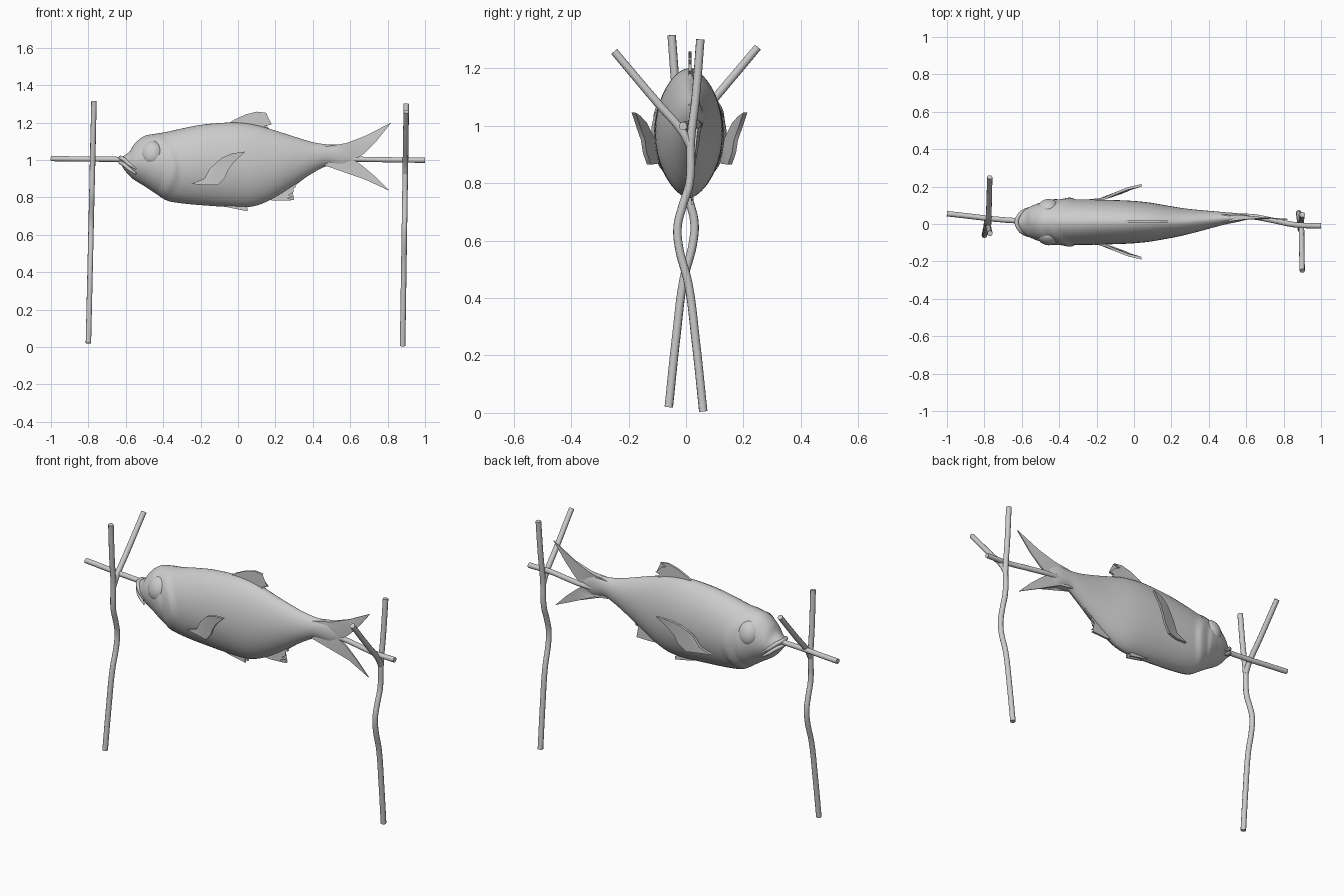
import bpy, bmesh, math
from mathutils import Vector

if "Cube" in bpy.data.objects:
    bpy.data.objects.remove(bpy.data.objects["Cube"])


def finish(name, bm, angle=40):
    bmesh.ops.recalc_face_normals(bm, faces=bm.faces[:])
    me = bpy.data.meshes.new(name)
    bm.to_mesh(me)
    bm.free()
    ob = bpy.data.objects.new(name, me)
    bpy.context.collection.objects.link(ob)
    bpy.ops.object.select_all(action='DESELECT')
    ob.select_set(True)
    bpy.context.view_layer.objects.active = ob
    bpy.ops.object.shade_smooth_by_angle(angle=math.radians(angle))
    return ob


def tube(name, pts, r, taper=None):
    cu = bpy.data.curves.new(name, 'CURVE')
    cu.dimensions = '3D'
    cu.bevel_depth = r
    cu.bevel_resolution = 3
    cu.use_fill_caps = True
    sp = cu.splines.new('BEZIER')
    sp.bezier_points.add(len(pts) - 1)
    sp.resolution_u = 6
    for i, (b, p) in enumerate(zip(sp.bezier_points, pts)):
        b.co = p
        b.handle_left_type = b.handle_right_type = 'AUTO'
        b.radius = taper[i] if taper else 1
    ob = bpy.data.objects.new(name, cu)
    bpy.context.collection.objects.link(ob)
    bpy.ops.object.select_all(action='DESELECT')
    ob.select_set(True)
    bpy.context.view_layer.objects.active = ob
    bpy.ops.object.convert(target='MESH')
    bpy.ops.object.shade_smooth_by_angle(angle=math.radians(50))


def plate(name, outline, yfun, tfun):
    """Thin fin from an x/z outline; y position and half thickness follow functions."""
    bm = bmesh.new()
    a = [bm.verts.new((x, yfun(x, z) - tfun(x), z)) for x, z in outline]
    b = [bm.verts.new((x, yfun(x, z) + tfun(x), z)) for x, z in outline]
    n = len(outline)
    caps = [bm.faces.new(a), bm.faces.new(b[::-1])]
    for i in range(n):
        j = (i + 1) % n
        bm.faces.new((a[i], a[j], b[j], b[i]))
    bmesh.ops.triangulate(bm, faces=caps)
    return finish(name, bm)


def smooth(a, b, t):
    t = max(0, min(1, (t - a) / (b - a)))
    return t * t * (3 - 2 * t)


def mid_y(x):
    return 0.01 + 0.025 * smooth(0.2, 0.6, x) - 0.01 * smooth(0.65, 0.82, x)


# body: lofted stations of x, top z, bottom z, half width
S = [(-.632, 1.01, .992, .012), (-.61, 1.022, .95, .045), (-.58, 1.045, .915, .068),
     (-.55, 1.09, .89, .085), (-.5, 1.128, .86, .104), (-.44, 1.14, .82, .115),
     (-.38, 1.15, .783, .12), (-.3, 1.168, .768, .122), (-.18, 1.19, .757, .12),
     (-.03, 1.2, .748, .115), (.08, 1.19, .752, .105), (.18, 1.163, .79, .088),
     (.3, 1.125, .865, .066), (.4, 1.095, .93, .048), (.48, 1.083, .968, .034),
     (.56, 1.08, .96, .022), (.63, 1.035, .985, .005)]
S = [Vector(s) for s in S]
rings, N, SUB = [], 40, 6
bm = bmesh.new()
for i in range(len(S) - 1):
    p0, p1, p2, p3 = S[max(i - 1, 0)], S[i], S[i + 1], S[min(i + 2, len(S) - 1)]
    for k in range(SUB + (i == len(S) - 2)):
        t = k / SUB
        x, zt, zb, w = .5 * (2 * p1 + (p2 - p0) * t + (2 * p0 - 5 * p1 + 4 * p2 - p3) * t * t
                             + (3 * p1 - p0 - 3 * p2 + p3) * t ** 3)
        ring = []
        for j in range(N):
            a = 2 * math.pi * j / N
            c, s = math.cos(a), math.sin(a)
            z = (zt + zb) / 2 + (zt - zb) / 2 * s
            y = w * math.copysign(abs(c) ** (1.12 if s > 0 else 1.2), c)
            # gill cover lips, raised ahead of two curved edges
            for edge, h in ((-.33, .010), (-.41, .006)):
                e = edge - 2.7 * (z - .95) ** 2
                bump = smooth(e - .09, e - .01, x) * (1 - smooth(e - .005, e + .012, x))
                y += math.copysign(h * bump * abs(c), c)
            ring.append(bm.verts.new((x, mid_y(x) + y, z)))
        rings.append(ring)
for r, q in zip(rings, rings[1:]):
    for j in range(N):
        k = (j + 1) % N
        bm.faces.new((r[j], r[k], q[k], q[j]))
bm.faces.new(rings[0])
bm.faces.new(rings[-1])
finish("fish_body", bm, 50)

# tail lobes
tail_t = lambda x: max(.003, .022 - .085 * (x - .46))
plate("tail_upper", [(.46, 1.07), (.52, 1.08), (.58, 1.09), (.68, 1.128), (.82, 1.2),
                     (.74, 1.1), (.675, 1.035), (.62, .998), (.5, 1.0)],
      lambda x, z: mid_y(x), tail_t)
plate("tail_lower", [(.46, .972), (.55, .958), (.68, .895), (.81, .835), (.735, .91),
                     (.67, .965), (.62, 1.0), (.5, 1.03)],
      lambda x, z: mid_y(x), tail_t)

# dorsal, anal and belly fins with ragged trailing edges
thin = lambda x: .006
plate("dorsal_fin", [(-.06, 1.19), (-.02, 1.215), (.04, 1.243), (.10, 1.258), (.15, 1.252),
                     (.11, 1.237), (.14, 1.228), (.12, 1.215), (.18, 1.19), (.14, 1.18),
                     (.17, 1.163), (.1, 1.15), (0, 1.17)], lambda x, z: .014, thin)
plate("anal_fin", [(.10, .785), (.15, .788), (.2, .782), (.30, .785), (.26, .797), (.30, .802),
                   (.27, .812), (.295, .825), (.25, .83), (.31, .855), (.3, .875), (.36, .905),
                   (.36, .925), (.41, .95), (.44, .985), (.38, .985), (.28, .9), (.18, .82)],
      lambda x, z: mid_y(x), thin)
for s in (-1, 1):
    plate("belly_fin", [(-.12, .77), (-.06, .748), (.05, .726), (.02, .74), (.05, .745), (-.02, .78)],
          lambda x, z: .01 + s * .012, lambda x: .004)

# pectoral fins, eyes and cheeks on both sides
for s in (-1, 1):
    plate("pectoral_fin", [(-.25, .872), (-.18, .9), (-.15, .955), (-.09, 1.01), (-.03, 1.035),
                           (.04, 1.045), (-.02, .99), (-.05, .95), (-.07, .905), (-.11, .865),
                           (-.18, .866)],
          lambda x, z: .012 + s * (.112 + .072 * smooth(-.24, .06, x) + .12 * (z - .95) * (z > .95)),
          lambda x: .007)
    bm = bmesh.new()
    bmesh.ops.create_uvsphere(bm, u_segments=28, v_segments=16, radius=1)
    eye = finish("eye", bm)
    eye.location = (-.46, .01 + s * .077, 1.038)
    eye.scale = (.057, .044, .066)
    eye.rotation_euler = (s * .3, 0, -s * -.2)

# lips and jaw edges running back from the mouth
for name, dz in (("upper_lip", .012), ("lower_lip", -.014)):
    half = [(-.545, .08, .94), (-.58, .064, .965), (-.61, .042, .99)]
    pts = [(x, .01 - y, z + dz) for x, y, z in half] + [(-.628, .01, 1.0 + dz)]
    pts += [(x, .01 + y, z + dz) for x, y, z in half[::-1]]
    tube(name, pts, .011, [.4, .9, 1, 1, 1, .9, .4])

# skewer through the fish
tube("skewer", [(-1, .055, 1.007), (-.62, .017, 1.003), (0, .015, 1.0), (.45, .035, 1.005),
                (.62, .04, 1.004), (.74, .02, 1.002), (.86, -.004, 1.0), (1, -.01, .998)], .0145)

# forked support sticks, the left one turned round
STEM = [(.06, .005), (.034, .25), (.008, .45), (-.025, .58), (-.029, .65), (-.012, .72),
        (.012, .8), (.017, .95), (.034, 1.1), (.05, 1.3)]
FORK = [(.014, .93), (-.01, .975), (-.1, 1.08), (-.25, 1.258)]
for side, turn, xb, xt, dz in (("right", 1, .88, .90, 0), ("left", -1, -.80, -.77, .015)):
    for part, path in (("stem", STEM), ("fork", FORK)):
        pts = [(xb + (xt - xb) * z / 1.3, y * turn, z + dz) for y, z in path]
        taper = [1.0] * len(pts)
        if part == "fork":
            taper[-1] = .95
        tube(side + "_support_" + part, pts, .0148, taper)
